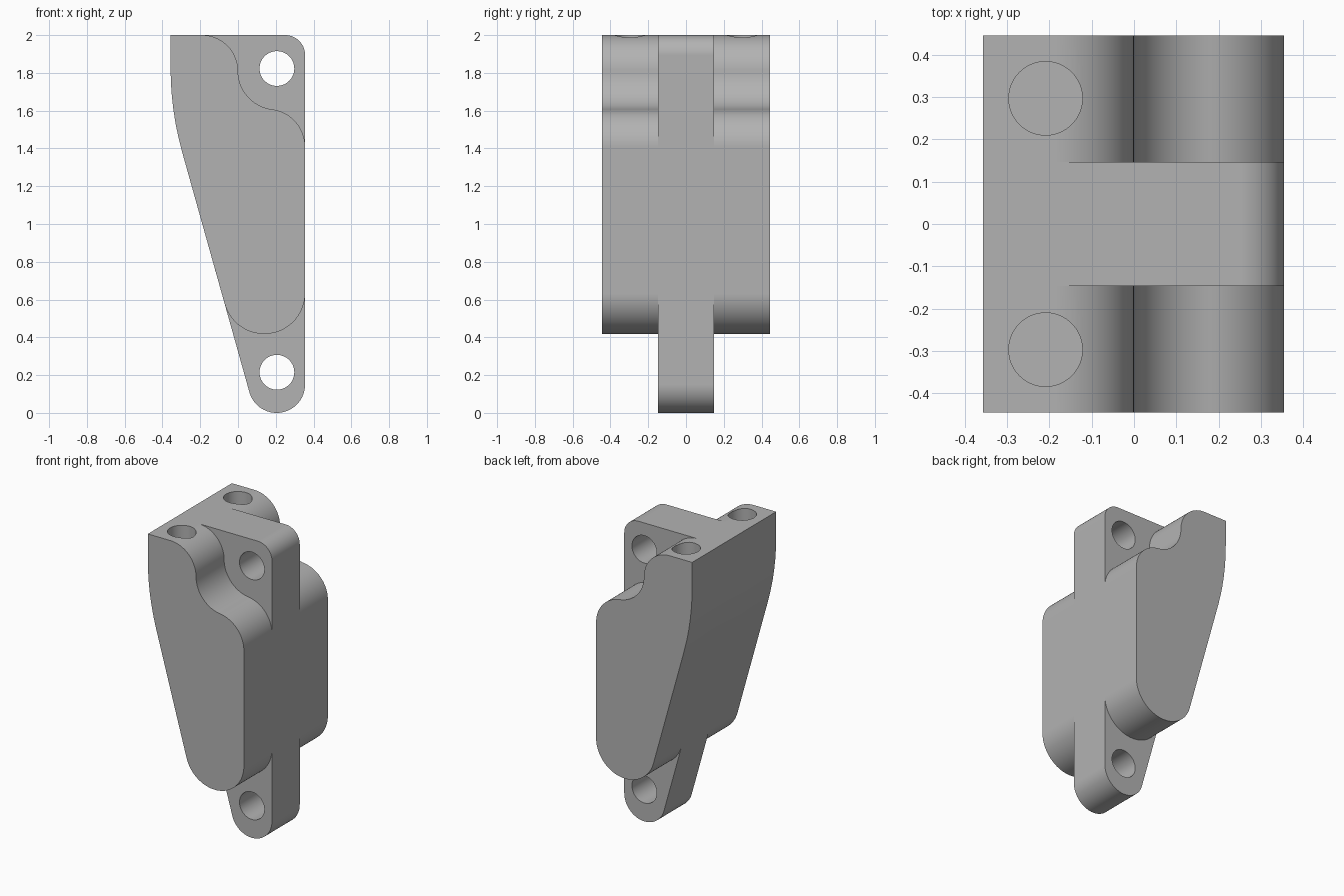
import bpy, bmesh
from math import pi, tan, radians
from mathutils import Vector, Matrix

cube = bpy.data.objects.get("Cube")
if cube:
    bpy.data.objects.remove(cube, do_unlink=True)

grey = bpy.data.materials.new("plain grey")
grey.use_nodes = True
colour = (0.45, 0.45, 0.45, 1)
grey.diffuse_color = colour
grey.node_tree.nodes["Principled BSDF"].inputs["Base Color"].default_value = colour

WEB, WIDTH = 0.147, 0.445      # half thickness of the web and of the whole body
LEFT, RIGHT, TOP = -0.357, 0.355, 2.0
SLOPE = 0.28                   # lean of the slanted back edge


def slanted_x(z):
    return 0.091 - SLOPE * z


def rounded(corners):
    """Outline from (x, z, radius) corners, each rounded by a tangent arc."""
    outline = []
    for i, (x, z, radius) in enumerate(corners):
        p = Vector((x, z))
        if not radius:
            outline.append(p)
            continue
        before = (Vector(corners[i - 1][:2]) - p).normalized()
        after = (Vector(corners[(i + 1) % len(corners)][:2]) - p).normalized()
        half = before.angle(after) / 2
        start = p + before * radius / tan(half)
        centre = p + (before + after).normalized() * radius / abs(Vector((0, 1)).dot((0, 1))) \
            * (1 + 1 / tan(half) ** 2) ** 0.5
        sweep = (start - centre).angle_signed(p + after * radius / tan(half) - centre)
        steps = max(6, round(abs(sweep) / radians(4)))
        for s in range(steps + 1):
            outline.append(centre + Matrix.Rotation(-sweep * s / steps, 2) @ (start - centre))
    return outline


def finish(name, bm):
    bmesh.ops.remove_doubles(bm, verts=bm.verts, dist=0.0004)
    bmesh.ops.recalc_face_normals(bm, faces=bm.faces)
    mesh = bpy.data.meshes.new(name)
    bm.to_mesh(mesh)
    bm.free()
    mesh.materials.append(grey)
    obj = bpy.data.objects.new(name, mesh)
    bpy.context.collection.objects.link(obj)
    return obj


def extrude(name, outline, half):
    bm = bmesh.new()
    face = bm.faces.new([bm.verts.new((p.x, -half, p.y)) for p in outline])
    new = bmesh.ops.extrude_face_region(bm, geom=[face])["geom"]
    bmesh.ops.translate(bm, vec=(0, 2 * half, 0),
                        verts=[v for v in new if isinstance(v, bmesh.types.BMVert)])
    return finish(name, bm)


def drill(name, location, radius, depth, across=False):
    bm = bmesh.new()
    turn = Matrix.Rotation(pi / 2, 4, "X") if across else Matrix()
    bmesh.ops.create_cone(bm, cap_ends=True, segments=64, radius1=radius, radius2=radius,
                          depth=depth, matrix=Matrix.Translation(location) @ turn)
    obj = finish(name, bm)
    obj.hide_render = True
    return obj


# Shared back edge: vertical at the top, easing into the slant
back_corner = (LEFT, (0.091 - LEFT) / SLOPE, 1.65)

# Wide body with an S-shaped shoulder and a round bottom
body = extrude("bracket_body", rounded([
    (LEFT, TOP, 0), (0, TOP, 0.19), (0, 1.63, 0.205), (RIGHT, 1.585, 0.2),
    (RIGHT, 0.418, 0.215), (slanted_x(0.418), 0.418, 0.217), back_corner]), WIDTH)

# Central web with the two lugs
web = extrude("central_web", rounded([
    (LEFT, TOP, 0), (RIGHT, TOP, 0.105), (RIGHT, 0, 0.15),
    (slanted_x(0), 0, 0.15), back_corner]), WEB)

# Pin holes through the lugs and blind holes in the top
tools = [(web, "UNION")]
for z in (0.215, 1.823):
    tools.append((drill("pin_hole", (0.206, 0, z), 0.092, 3 * WEB, True), "DIFFERENCE"))
for y in (-0.297, 0.297):
    tools.append((drill("top_hole", (-0.209, y, TOP - 0.15), 0.087, 0.5), "DIFFERENCE"))

bpy.ops.object.select_all(action="DESELECT")
bpy.context.view_layer.objects.active = body
body.select_set(True)
for tool, operation in tools:
    mod = body.modifiers.new(operation.title(), "BOOLEAN")
    mod.operation, mod.object, mod.solver = operation, tool, "EXACT"
    bpy.ops.object.modifier_apply(modifier=mod.name)
    bpy.data.objects.remove(tool, do_unlink=True)

# Smooth arcs, crisp edges
bpy.ops.object.shade_smooth_by_angle(angle=radians(25))
weighted = body.modifiers.new("Weighted normals", "WEIGHTED_NORMAL")
weighted.keep_sharp = True
